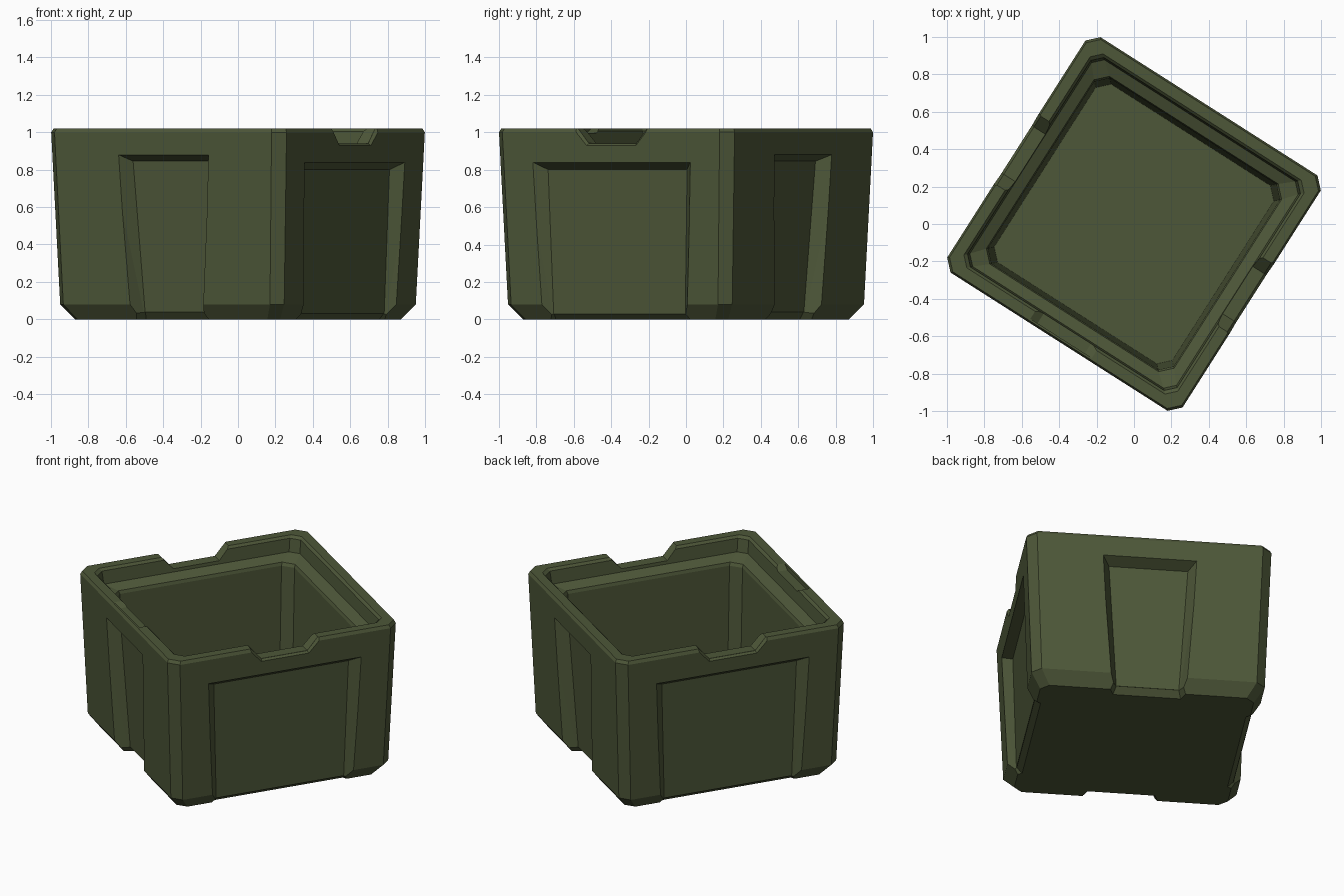
import bpy, bmesh, math
from mathutils import Matrix

if "Cube" in bpy.data.objects:
    bpy.data.objects.remove(bpy.data.objects["Cube"])

TURN = math.radians(-32.5)
mat = bpy.data.materials.new("olive_paint")
mat.diffuse_color = (0.075, 0.095, 0.04, 1)
mat.use_nodes = True
mat.node_tree.nodes["Principled BSDF"].inputs["Base Color"].default_value = mat.diffuse_color


def finish(bm, name):
    bmesh.ops.recalc_face_normals(bm, faces=bm.faces)
    me = bpy.data.meshes.new(name)
    bm.to_mesh(me)
    bm.free()
    ob = bpy.data.objects.new(name, me)
    bpy.context.collection.objects.link(ob)
    return ob


def hull(points, name, quarter):
    """Convex cutter; points are (out, along, z) on the +x face, turned by quarters."""
    bm = bmesh.new()
    for p in points:
        bm.verts.new(p)
    bmesh.ops.convex_hull(bm, input=bm.verts)
    loose = [v for v in bm.verts if not v.link_faces]
    bmesh.ops.delete(bm, geom=loose, context='VERTS')
    bm.transform(Matrix.Rotation(quarter * math.pi / 2, 4, 'Z'))
    ob = finish(bm, name)
    ob.hide_render = True
    return ob


# Box shell: stacked chamfered squares (half width, corner cut, z), outside then inside
profile = [(0.65, 0.05, 0), (0.71, 0.055, 0.08), (0.746, 0.058, 1.0), (0.736, 0.056, 1.02),
           (0.678, 0.05, 1.02), (0.664, 0.05, 1.005), (0.655, 0.05, 0.92),
           (0.595, 0.06, 0.89), (0.588, 0.06, 0.87), (0.565, 0.06, 0.08)]
bm = bmesh.new()
rings = []
for h, c, z in profile:
    ring = []
    for k in range(4):
        rot = Matrix.Rotation(k * math.pi / 2, 3, 'Z')
        for x, y in ((h, h - c), (h - c, h)):
            ring.append(bm.verts.new(rot @ Matrix.Translation((x, y, z)).to_translation()))
    rings.append(ring)
for a, b in zip(rings, rings[1:]):
    for i in range(8):
        j = (i + 1) % 8
        bm.faces.new((a[i], a[j], b[j], b[i]))
bm.faces.new(rings[0])
bm.faces.new(rings[-1])
box = finish(bm, "open_crate")
box.data.materials.append(mat)

cutters = []


def cut(cutter):
    m = box.modifiers.new("cut", 'BOOLEAN')
    m.operation = 'DIFFERENCE'
    m.solver = 'EXACT'
    m.object = cutter
    cutters.append(cutter)


# Side recesses: matching inner/outer corners as (out, along, z), pushed beyond the wall
def recess(pairs, quarter):
    pts = []
    for inner, outer in pairs:
        far = [o + 0.6 * (o - i) for i, o in zip(inner, outer)]
        for p in (inner, far):
            pts += [(p[0], s * p[1], p[2]) for s in (-1, 1)]
    cut(hull(pts, "recess_cutter", quarter))


wide = [((0.68, 0.44, 0.80), (0.741, 0.50, 0.84)),
        ((0.66, 0.415, -0.02), (0.706, 0.455, -0.02))]
narrow = [((0.667, 0.24, 0.845), (0.742, 0.285, 0.88)),
          ((0.622, 0.187, -0.02), (0.706, 0.225, -0.02))]
# Undercut foot of each recess, where its panel is chamfered into the base
wide_foot = [((0.659, 0.414, 0.03), (0.72, 0.45, 0.03)),
             ((0.60, 0.435, -0.022), (0.72, 0.47, -0.022))]
narrow_foot = [((0.624, 0.19, 0.04), (0.72, 0.225, 0.04)),
               ((0.57, 0.215, -0.022), (0.72, 0.25, -0.022))]
for shape in (wide, wide_foot):
    recess(shape, 0)
for shape in (narrow, narrow_foot):
    recess(shape, 1)


# Rim notches: trapezoid cuts flaring towards the outer lip
def notch(stations, quarter):
    pts = []
    for out, grow, z in stations:
        for s in (-1, 1):
            pts += [(out, s * (0.15 + grow * 0.5), z - grow), (out, s * (0.24 + grow), 1.045)]
    cut(hull(pts, "notch_cutter", quarter))


notch([(0.63, 0, 0.941), (0.80, 0, 0.941)], 0)
notch([(0.73, 0, 0.94), (0.775, 0.04, 0.94)], 0)

# Opposite sides match: mirror the finished quarter
mir = box.modifiers.new("mirror", 'MIRROR')
mir.use_axis = (True, True, False)
mir.use_bisect_axis = (True, True, False)
mir.merge_threshold = 0.0005

# Shallow finger dip on the inside of the front rim
notch([(0.63, 0, 0.995), (0.725, 0, 0.995)], 3)

# Bake the cuts, drop the cutters, turn the crate
bpy.context.view_layer.update()
deps = bpy.context.evaluated_depsgraph_get()
baked = bpy.data.meshes.new_from_object(box.evaluated_get(deps))
box.modifiers.clear()
box.data = baked
baked.materials.clear()
baked.materials.append(mat)
for p in baked.polygons:
    p.material_index = 0
for c in cutters:
    bpy.data.objects.remove(c, do_unlink=True)
baked.transform(Matrix.Rotation(TURN, 4, 'Z'))
